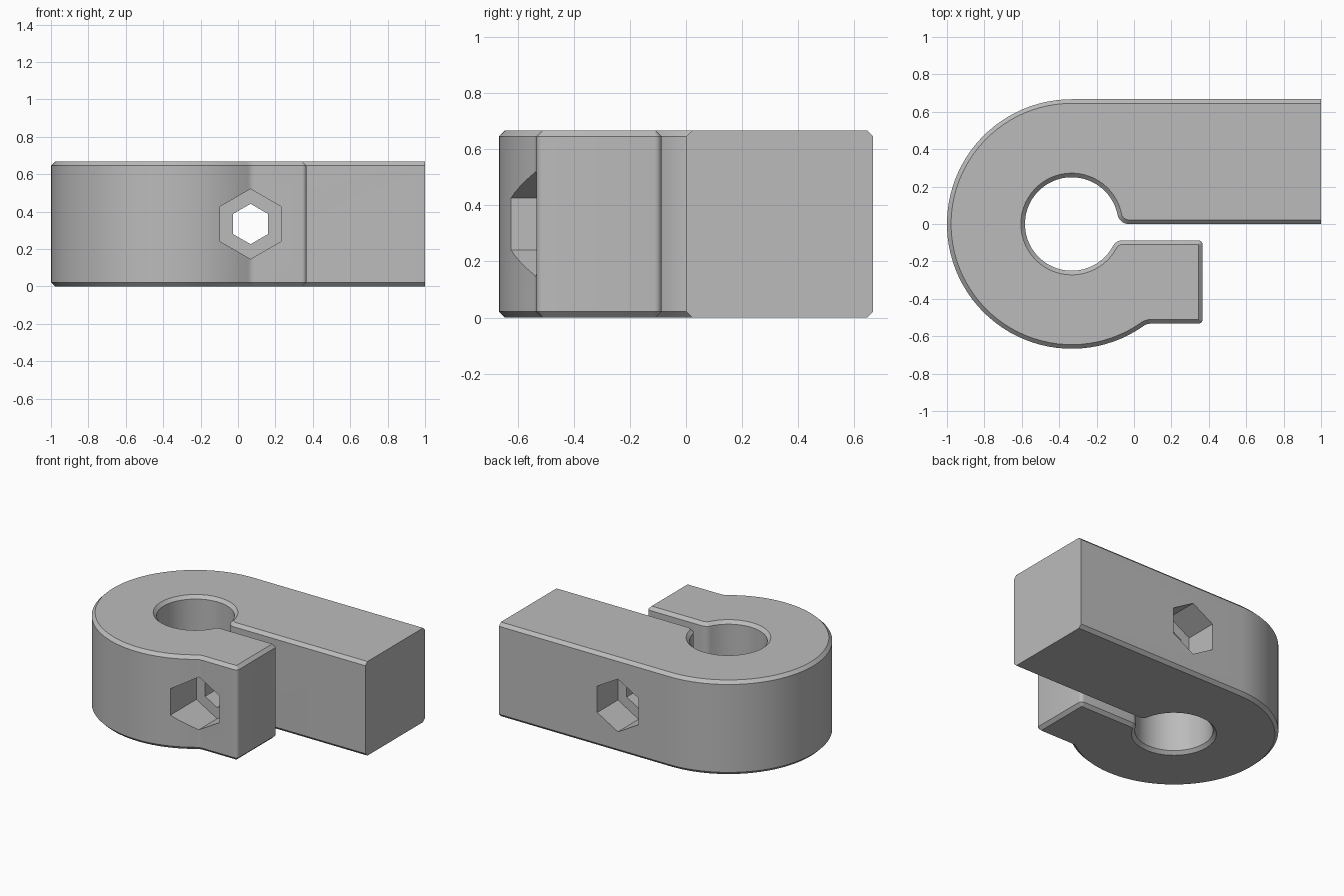
import bpy
import bmesh
from math import sin, cos, pi, atan2, sqrt, radians
from mathutils import Vector

if "Cube" in bpy.data.objects:
    bpy.data.objects.remove(bpy.data.objects["Cube"], do_unlink=True)

grey = bpy.data.materials.new("plain grey")
grey.use_nodes = True
grey.diffuse_color = (0.5, 0.5, 0.5, 1)
grey.node_tree.nodes["Principled BSDF"].inputs["Base Color"].default_value = (0.5, 0.5, 0.5, 1)

HEIGHT, CHAMFER = 0.667, 0.022
EYE_X, R_OUT, R_BORE = -0.333, 0.667, 0.25
JAW_X, JAW_FRONT, JAW_BACK = 0.367, -0.533, -0.087
BOLT_X = 0.067


def arc(cx, cy, r, a0, a1, n):
    """Points on an arc from angle a0 to a1."""
    steps = [a0 + (a1 - a0) * i / n for i in range(n + 1)]
    return [Vector((cx + r * cos(a), cy + r * sin(a))) for a in steps]


def fillet(big_r, r, line_y, side):
    """Round touching the eye circle and a straight line: points from the
    circle to the line, and the angle where the eye circle ends."""
    cy = line_y + side * r
    dx = sqrt((big_r + r) ** 2 - cy ** 2)
    pts = arc(EYE_X + dx, cy, r, atan2(-cy, -dx), -side * pi / 2, 8)
    return pts, atan2(cy, dx)


def make_object(name, bm):
    bmesh.ops.recalc_face_normals(bm, faces=bm.faces)
    mesh = bpy.data.meshes.new(name)
    bm.to_mesh(mesh)
    bm.free()
    mesh.materials.append(grey)
    obj = bpy.data.objects.new(name, mesh)
    bpy.context.collection.objects.link(obj)
    return obj


def stack(name, rings):
    """Solid skinned through equal rings of 3D points, capped at both ends."""
    bm = bmesh.new()
    loops = [[bm.verts.new(p) for p in ring] for ring in rings]
    n = len(loops[0])
    for lo, hi in zip(loops, loops[1:]):
        for i in range(n):
            j = (i + 1) % n
            bm.faces.new((lo[i], lo[j], hi[j], hi[i]))
    bm.faces.new(loops[0][::-1])
    bm.faces.new(loops[-1])
    return make_object(name, bm)


def inset(points, d):
    """Mitred inward offset; the flat end of the arm keeps its place."""
    out = []
    for i, p in enumerate(points):
        e0 = (p - points[i - 1]).normalized()
        e1 = (points[(i + 1) % len(points)] - p).normalized()
        n0, n1 = Vector((-e0.y, e0.x)), Vector((-e1.y, e1.x))
        q = p + (n0 + n1) * d / (1 + n0.dot(n1))
        if p.x > 0.999:
            q.x = p.x
        out.append(q)
    return out


# Clamp outline: outer eye, jaw, bore, arm
neck, neck_angle = fillet(R_OUT, 0.06, JAW_FRONT, -1)
lip_front, front_angle = fillet(R_BORE, 0.06, JAW_BACK, -1)
lip_back, back_angle = fillet(R_BORE, 0.06, 0, 1)
# keep the rear lip's sweep on the short side
corner = 0.025
outline = [Vector((1, R_OUT))]
outline += arc(EYE_X, 0, R_OUT, pi / 2, 2 * pi + neck_angle, 56)
outline += neck[1:]
outline += arc(JAW_X - corner, JAW_FRONT + corner, corner, -pi / 2, 0, 5)
outline += arc(JAW_X - corner, JAW_BACK - corner, corner, 0, pi / 2, 5)
outline += lip_front[::-1]
outline += arc(EYE_X, 0, R_BORE, front_angle, back_angle - 2 * pi, 56)[1:]
outline += lip_back[1:]
outline.append(Vector((1, 0)))

# Chamfered body
rim = inset(outline, CHAMFER)
levels = [(rim, 0), (outline, CHAMFER), (outline, HEIGHT - CHAMFER), (rim, HEIGHT)]
clamp = stack("clamp_body", [[(p.x, p.y, z) for p in ring] for ring, z in levels])


# Hexagonal bolt passage and end pockets
def hex_cutter(name, r, y0, y1):
    ring = [(r * sin(k * pi / 3), r * cos(k * pi / 3)) for k in range(6)]
    return stack(name, [[(BOLT_X + x, y, HEIGHT / 2 + z) for x, z in ring] for y in (y0, y1)])


bpy.context.view_layer.objects.active = clamp
for name, r, y0, y1 in (("bolt_passage", 0.108, -1, 1),
                        ("front_pocket", 0.187, -1, -0.33),
                        ("back_pocket", 0.187, 0.435, 1)):
    cutter = hex_cutter(name, r, y0, y1)
    cutter.hide_render = True
    mod = clamp.modifiers.new(name, 'BOOLEAN')
    mod.operation = 'DIFFERENCE'
    mod.solver = 'EXACT'
    mod.object = cutter
    bpy.ops.object.modifier_apply(modifier=mod.name)
    bpy.data.objects.remove(cutter, do_unlink=True)

# Smooth curves with crisp edges
bpy.ops.object.select_all(action='DESELECT')
clamp.select_set(True)
bpy.ops.object.shade_smooth_by_angle(angle=radians(30))
